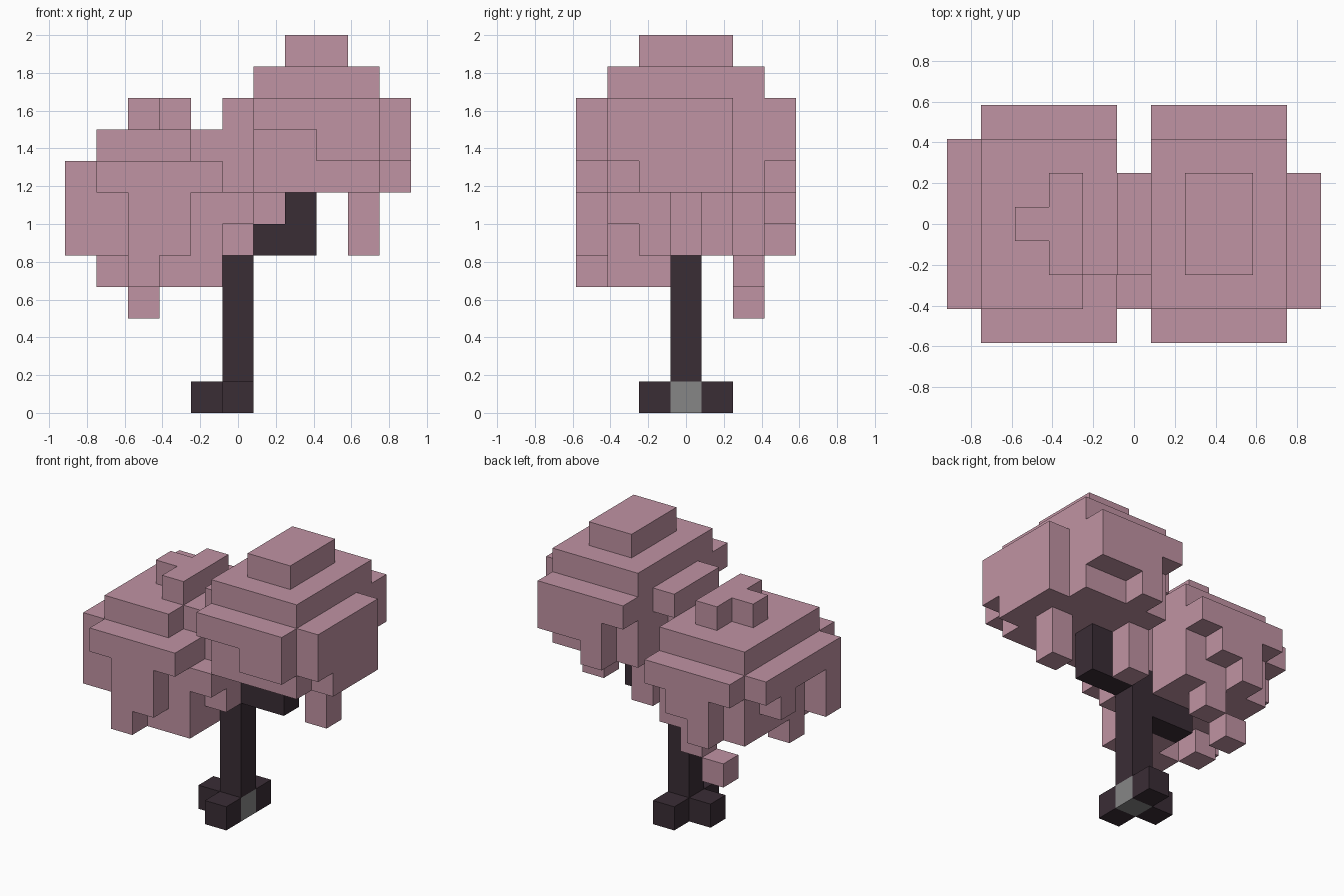
import bpy, bmesh
from mathutils import Vector

cube = bpy.data.objects.get("Cube")
if cube:
    bpy.data.objects.remove(cube, do_unlink=True)

UNIT = 1 / 6          # edge length of one block
occupied = set()      # every filled block, so touching faces can be skipped
parts = []


def material(name, colour):
    mat = bpy.data.materials.new(name)
    mat.use_nodes = True
    mat.diffuse_color = (*colour, 1)
    shader = next(n for n in mat.node_tree.nodes if n.type == 'BSDF_PRINCIPLED')
    shader.inputs["Base Color"].default_value = (*colour, 1)
    return mat


def span(value):
    """A single index or an inclusive (first, last) pair."""
    first, last = value if isinstance(value, tuple) else (value, value)
    return range(first, last + 1)


def box(x, y, z):
    return {(i, j, k) for i in span(x) for j in span(y) for k in span(z)}


def add_part(name, mat, *boxes, without=()):
    cells = set().union(*boxes) - set(without) - occupied
    occupied.update(cells)
    parts.append((name, mat, cells))


def build(name, mat, cells):
    """Skin the blocks of a part with their exposed faces only."""
    bm = bmesh.new()
    for cell in sorted(cells):
        centre = Vector(cell) + Vector((0, 0, 0.5))
        for axis in range(3):
            for sign in (-1, 1):
                normal = Vector((0, 0, 0))
                normal[axis] = sign
                if tuple(int(c + n) for c, n in zip(cell, normal)) in occupied:
                    continue
                u = Vector((0, 0, 0))
                u[(axis + 1) % 3] = 0.5
                v = normal.cross(u)
                middle = centre + normal * 0.5
                corners = (middle - u - v, middle + u - v, middle + u + v, middle - u + v)
                bm.faces.new([bm.verts.new(c * UNIT) for c in corners])
    bmesh.ops.remove_doubles(bm, verts=bm.verts, dist=UNIT / 100)
    bmesh.ops.dissolve_limit(bm, angle_limit=0.01, verts=bm.verts, edges=bm.edges)
    mesh = bpy.data.meshes.new(name)
    bm.to_mesh(mesh)
    bm.free()
    mesh.materials.append(mat)
    bpy.context.collection.objects.link(bpy.data.objects.new(name, mesh))


pink = material("blossom pink", (0.527, 0.292, 0.366))
bark = material("dark bark", (0.042, 0.026, 0.036))
grey = material("stone grey", (0.24, 0.24, 0.24))

# Trunk, roots and branches
add_part("root_core", grey, box(0, 0, 0))
add_part("roots", bark, box(-1, 0, 0), box(0, -1, 0), box(0, 1, 0))
add_part("trunk", bark, box(0, 0, (1, 5)))
add_part("left_branch", bark, box((1, 2), 0, 5), box(2, 0, 6))
add_part("right_branch", bark, box((-2, -1), 0, 4))

# High crown: stepped core, then side slabs
add_part("high_crown", pink,
         box((1, 4), (-2, 2), (7, 10)),
         box((2, 3), (-1, 1), 11))
add_part("high_crown_front", pink, box((1, 4), -3, 9), box((3, 4), -3, 8))
add_part("high_crown_back", pink,
         box((1, 4), 3, 9), box((2, 4), 3, 8), box(2, 3, 7))
add_part("high_crown_side", pink,
         box(5, (-2, 1), (8, 9)), box(5, (-1, 1), 7))
add_part("high_crown_drops", pink, box(4, 0, (5, 6)), box(1, 1, (5, 6)))

# Foliage bridging the two crowns
add_part("middle_foliage", pink,
         box(0, (-1, 1), 9), box(0, (-1, 0), (6, 8)),
         box(0, -2, 6), box(0, -1, 5))

# Low crown: core, top tuft, then side slabs
add_part("low_crown", pink, box((-4, -1), (-2, 2), (5, 8)),
         without=box(-1, -2, 8))
add_part("low_crown_tuft", pink, box(-2, (-1, 1), 9), box(-3, 0, 9))
add_part("low_crown_front", pink,
         box((-4, -1), -3, 7), box((-3, -2), -3, (5, 6)), box(-3, -3, 4))
add_part("low_crown_back", pink,
         box((-4, -1), 3, 7), box((-3, -2), 3, 6), box(-3, 3, 5))
add_part("low_crown_side", pink,
         box(-5, (-2, 2), 7), box(-5, -2, (5, 6)), box(-5, 1, 6))
add_part("low_crown_drops", pink,
         box((-3, -1), -2, 4), box((-2, -1), -1, 4),
         box(-2, 2, 4), box(-3, 2, 3), box(-4, -1, 4))

for part in parts:
    build(*part)
